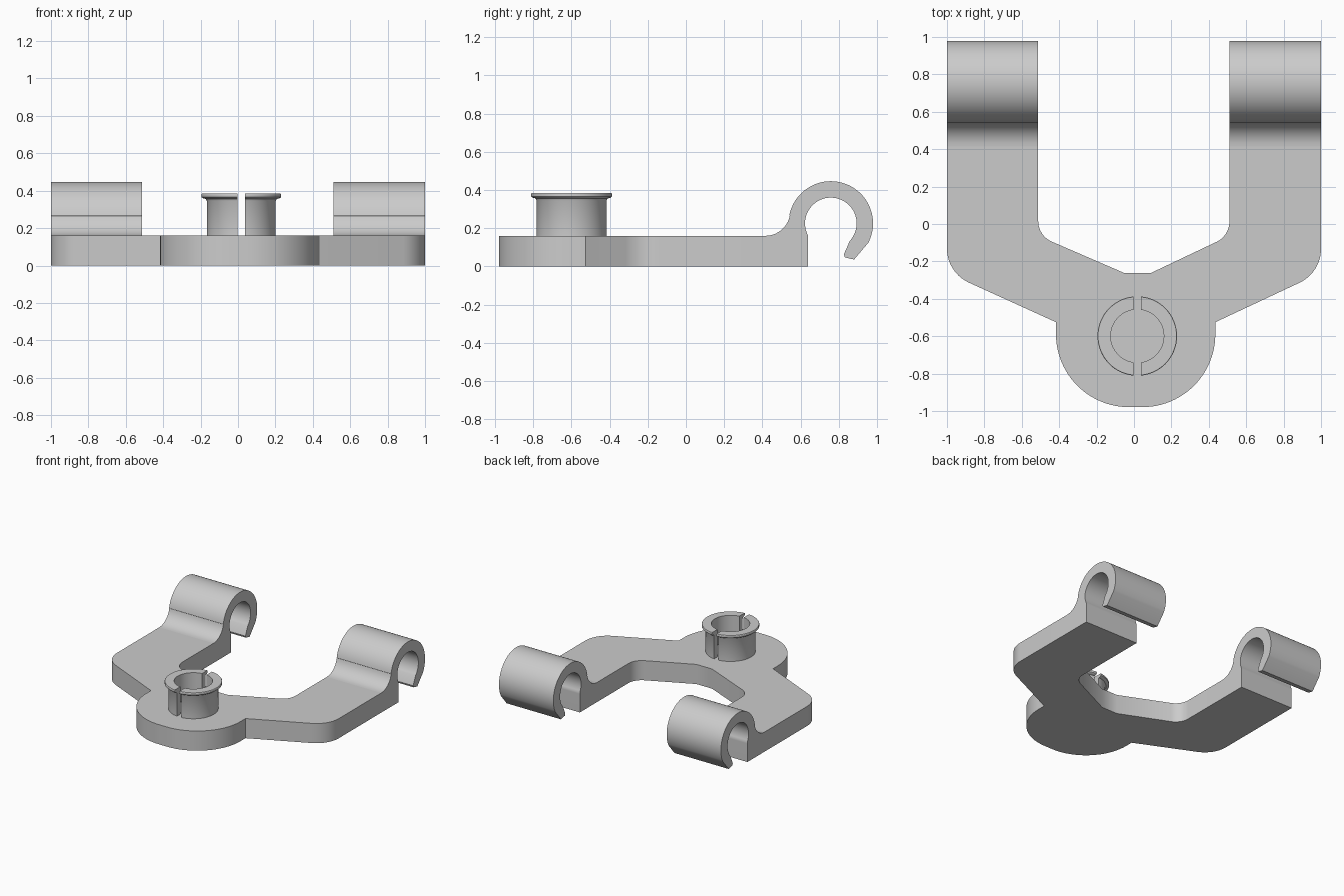
import bpy, bmesh
from math import cos, sin, pi, radians
from mathutils import Vector, Matrix

cube = bpy.data.objects.get("Cube")
if cube:
    bpy.data.objects.remove(cube, do_unlink=True)

grey = bpy.data.materials.new("light grey plastic")
grey.use_nodes = True
grey.diffuse_color = (0.6, 0.6, 0.6, 1)
grey.node_tree.nodes["Principled BSDF"].inputs["Base Color"].default_value = (0.6, 0.6, 0.6, 1)

THICK = 0.16      # plate thickness
JOIN_Y = 0.415    # where the arms turn into the clips
MID_X = 0.0175    # centre of boss and socket


def arc(cx, cy, r, start, end, steps=24):
    """Points on an arc, angles in degrees."""
    return [Vector((cx + r * cos(a), cy + r * sin(a)))
            for a in (radians(start + (end - start) * i / steps) for i in range(steps + 1))]


def fillet(before, corner, after, r, steps=10):
    """Points rounding the corner between two straight edges."""
    c = Vector(corner)
    u, v = (Vector(before) - c).normalized(), (Vector(after) - c).normalized()
    half = u.angle(v) / 2
    centre = c + (u + v).normalized() * r / sin(half)
    reach = r * cos(half) / sin(half)
    a, b = c + u * reach - centre, c + v * reach - centre
    return [centre + a.lerp(b, i / steps).normalized() * r for i in range(steps + 1)]


def finish(name, bm):
    bmesh.ops.recalc_face_normals(bm, faces=bm.faces)
    mesh = bpy.data.meshes.new(name)
    bm.to_mesh(mesh)
    bm.free()
    mesh.materials.append(grey)
    obj = bpy.data.objects.new(name, mesh)
    bpy.context.collection.objects.link(obj)
    bpy.ops.object.select_all(action='DESELECT')
    obj.select_set(True)
    bpy.context.view_layer.objects.active = obj
    bpy.ops.object.shade_smooth_by_angle(angle=radians(30))


def extrude(name, points, place, depth):
    """Solid made by sweeping a flat outline along a vector."""
    bm = bmesh.new()
    face = bm.faces.new([bm.verts.new(place(p)) for p in points])
    new = bmesh.ops.extrude_face_region(bm, geom=[face], use_keep_orig=True)["geom"]
    bmesh.ops.translate(bm, vec=depth, verts=[g for g in new if isinstance(g, bmesh.types.BMVert)])
    finish(name, bm)


# Yoke plate: rounded boss at the front, two splayed arms to the back
boss_r, boss_y = 0.39, -0.589
boss_left, boss_right = -0.417 + boss_r, 0.435 - boss_r
tip_r, elbow_r, neck_r = (1, JOIN_Y), (1, -0.26), (0.435, -0.525)
tip_l, elbow_l, neck_l = (-1, JOIN_Y), (-1, -0.26), (-0.417, -0.525)
crotch_r, crotch_l = (0.09, -0.262), (-0.052, -0.262)
inner_r, inner_l = (0.51, -0.063), (-0.512, -0.063)
end_r, end_l = (0.51, JOIN_Y), (-0.512, JOIN_Y)
outline = [neck_l]
outline += arc(boss_left, boss_y, boss_r, 180, 270)
outline += arc(boss_right, boss_y, boss_r, 270, 360)
outline += [neck_r] + fillet(neck_r, elbow_r, tip_r, 0.2) + [tip_r]
outline += [end_r] + fillet(end_r, inner_r, crotch_r, 0.12) + [crotch_r]
outline += [crotch_l] + fillet(crotch_l, inner_l, end_l, 0.12) + [end_l]
outline += [tip_l] + fillet(tip_l, elbow_l, neck_l, 0.2)
extrude("yoke_plate", outline, lambda p: (p[0], p[1], 0), (0, 0, THICK))

# Open hook clips at the arm ends, drawn in side profile (y, z)
hook_y, hook_z = 0.758, 0.225
profile = [(JOIN_Y, 0)]
profile += arc(JOIN_Y, THICK + 0.131, 0.131, -90, -11, 10)
profile += arc(hook_y, hook_z, 0.221, 168, -27, 48)
profile += [(0.88, 0.036), (0.832, 0.047), (0.826, 0.062)]
profile += arc(hook_y, hook_z, 0.135, -43, 207, 48)
profile += [(0.638, 0.15), (0.638, 0)]
for side, x0, x1 in (("left", 0.51, 1), ("right", -1, -0.512)):
    extrude(side + "_hook_clip", profile, lambda p: (x0, p[0], p[1]), (x1 - x0, 0, 0))

# Flanged snap socket, turned and then split into two halves by a slot
section = [(0.142, THICK), (0.184, THICK), (0.184, 0.345), (0.19, 0.356), (0.206, 0.36),
           (0.2125, 0.366), (0.2125, 0.38), (0.21, 0.384), (0.142, 0.384)]
for side, sign in (("left", 1), ("right", -1)):
    bm = bmesh.new()
    verts = [bm.verts.new((r, 0, z)) for r, z in section]
    edges = [bm.edges.new((v, verts[i - 1])) for i, v in enumerate(verts)]
    bmesh.ops.spin(bm, geom=verts + edges, cent=(0, 0, 0), axis=(0, 0, 1),
                   angle=2 * pi, steps=64, use_merge=True)
    bmesh.ops.remove_doubles(bm, verts=bm.verts, dist=0.0001)
    bmesh.ops.bisect_plane(bm, geom=bm.verts[:] + bm.edges[:] + bm.faces[:],
                           plane_co=(sign * 0.02, 0, 0), plane_no=(sign, 0, 0), clear_inner=True)
    bmesh.ops.holes_fill(bm, edges=[e for e in bm.edges if e.is_boundary], sides=0)
    bmesh.ops.transform(bm, matrix=Matrix.Translation((MID_X, -0.599, 0)), verts=bm.verts)
    finish(side + "_socket_half", bm)
